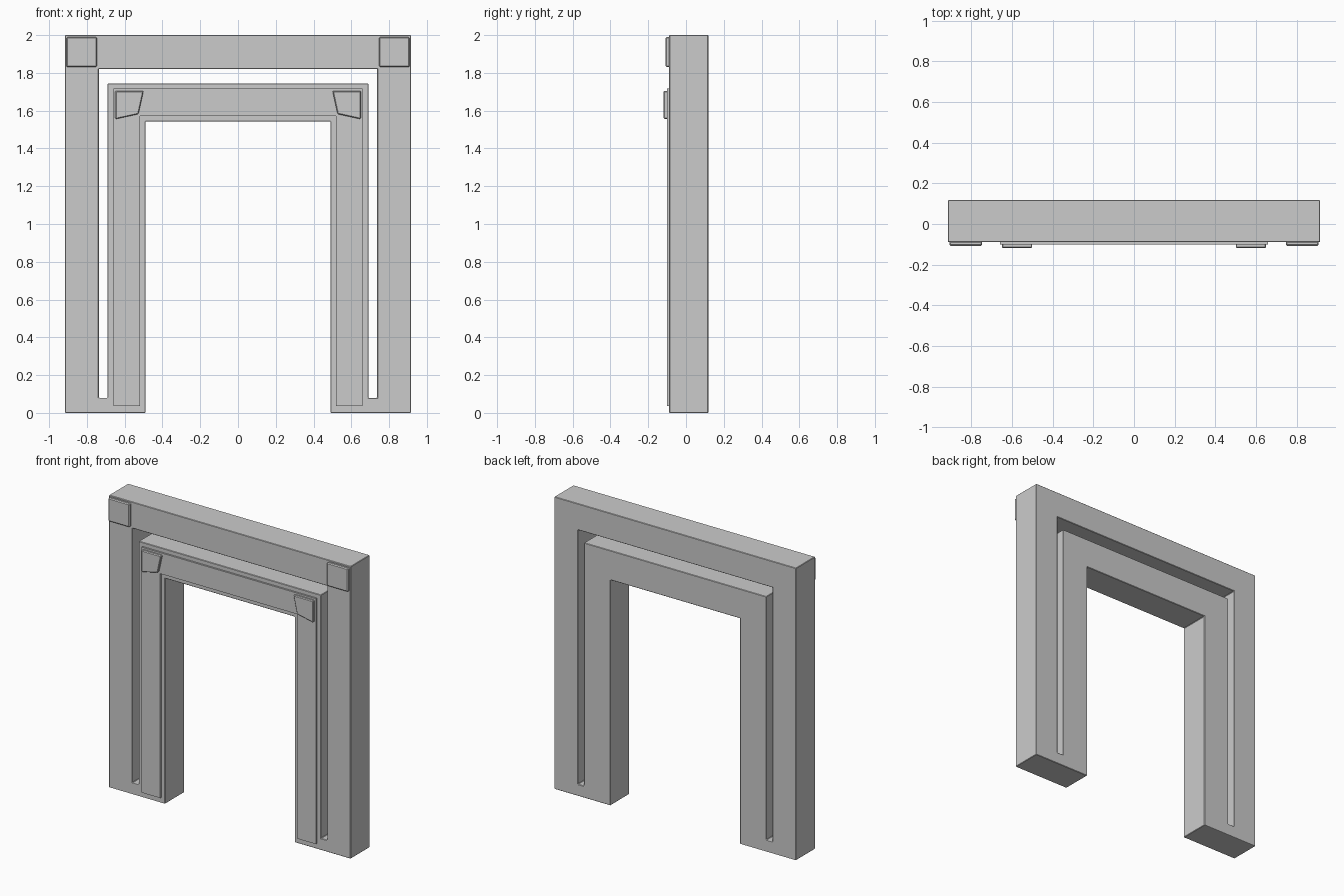
import bpy
from math import radians

if "Cube" in bpy.data.objects:
    bpy.data.objects.remove(bpy.data.objects["Cube"])

BACK, FACE = 0.118, -0.089


def arch(half_w, top, in_half, in_top, bottom):
    """Closed outline of an upside-down U, in x and z."""
    left = [(-in_half, in_top), (-in_half, bottom), (-half_w, bottom), (-half_w, top)]
    return left + [(-x, z) for x, z in reversed(left)]


def plate(name, loops, y_front, y_back, bevel=0.0):
    """Extrude flat x/z outlines (later loops are holes) between two depths."""
    curve = bpy.data.curves.new(name, 'CURVE')
    curve.dimensions = '2D'
    curve.fill_mode = 'BOTH'
    curve.extrude = (y_back - y_front) / 2
    for loop in loops:
        spline = curve.splines.new('POLY')
        spline.points.add(len(loop) - 1)
        for point, (x, z) in zip(spline.points, loop):
            point.co = (x, z, 0, 1)
        spline.use_cyclic_u = True
    obj = bpy.data.objects.new(name, curve)
    bpy.context.collection.objects.link(obj)
    obj.rotation_euler.x = radians(90)
    obj.location.y = (y_front + y_back) / 2
    bpy.ops.object.select_all(action='DESELECT')
    obj.select_set(True)
    bpy.context.view_layer.objects.active = obj
    bpy.ops.object.convert(target='MESH')
    obj = bpy.context.view_layer.objects.active
    # Weld caps to the walls and drop fill diagonals
    bpy.ops.object.mode_set(mode='EDIT')
    bpy.ops.mesh.select_all(action='SELECT')
    bpy.ops.mesh.remove_doubles(threshold=0.0001)
    bpy.ops.mesh.normals_make_consistent(inside=False)
    bpy.ops.object.mode_set(mode='OBJECT')
    bpy.ops.object.shade_flat()
    if bevel:
        mod = obj.modifiers.new("soft_edges", 'BEVEL')
        mod.width = bevel
        mod.segments = 1
        mod.limit_method = 'ANGLE'
    return obj


# Door frame with a through slot between outer and inner arches
outline = arch(0.915, 2.0, 0.49, 1.543, 0.0)
slot = arch(0.737, 1.82, 0.69, 1.745, 0.08)
plate("door_frame", [outline, slot], FACE, BACK, 0.003)

# Thin raised trim on the inner arch
plate("inner_trim", [arch(0.66, 1.717, 0.518, 1.573, 0.037)], -0.101, FACE + 0.002)

for side, s in (("left", -1), ("right", 1)):
    # Square block on the outer corner
    block = [(0.908, 1.83), (0.908, 1.99), (0.747, 1.99), (0.747, 1.83)]
    plate(side + "_corner_block", [[(s * x, z) for x, z in block]], -0.108, FACE + 0.005, 0.006)

    # Tapered bracket on the inner corner
    bracket = [(0.65, 1.555), (0.65, 1.705), (0.5, 1.705), (0.527, 1.582)]
    plate(side + "_corner_bracket", [[(s * x, z) for x, z in bracket]], -0.118, FACE + 0.005, 0.005)
